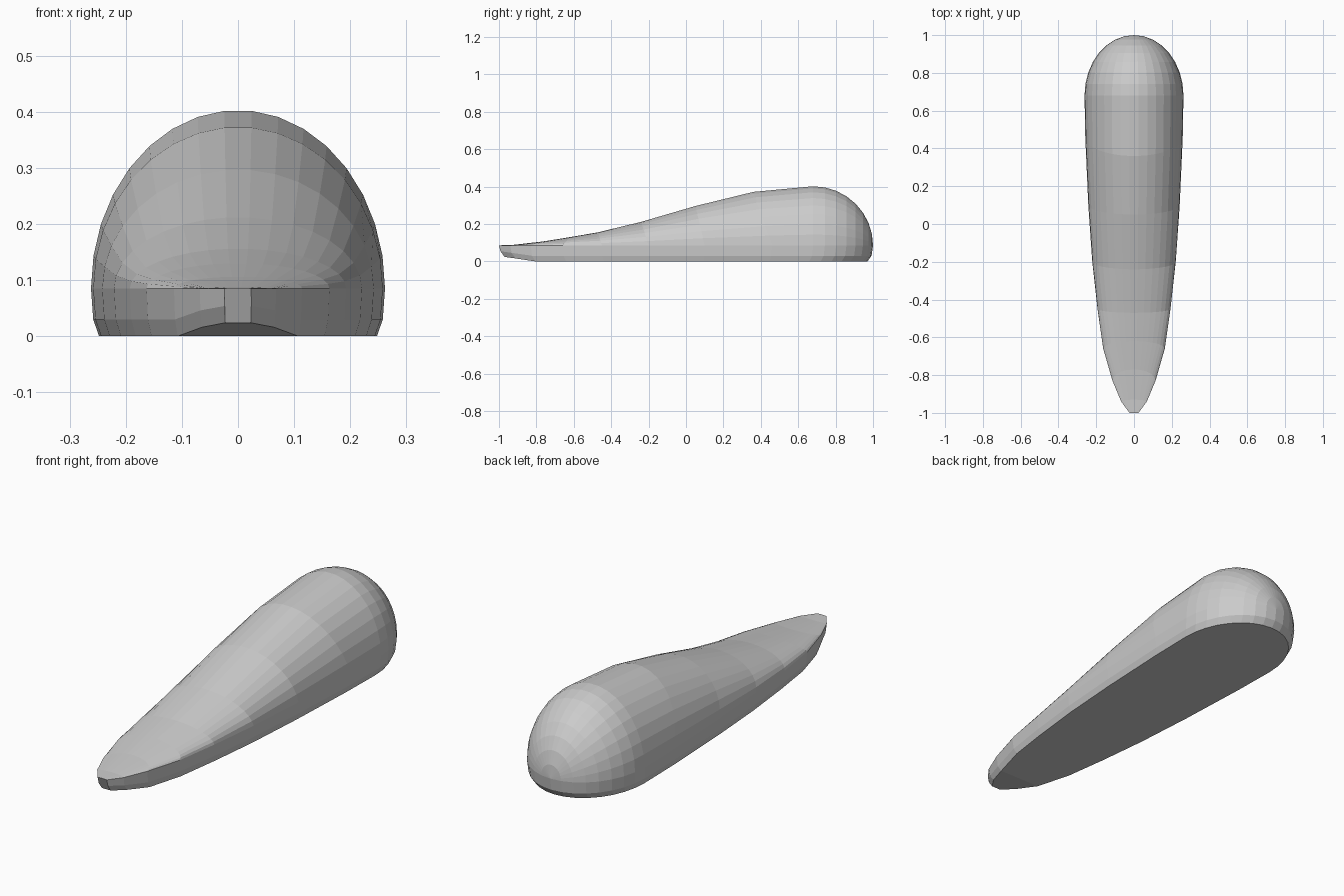
import bpy, bmesh, math

if "Cube" in bpy.data.objects:
    bpy.data.objects.remove(bpy.data.objects["Cube"])

WAIST = 0.085   # height of the widest line
SEG = 17        # facets over the domed top

# Rings: side y, half width, crown y, crown height, underside height
rings = [
    (-1.00, 0.024, -1.00, 0.086, 0.024),
    (-0.94, 0.068, -0.93, 0.088, 0.016),
    (-0.83, 0.114, -0.77, 0.106, 0.0),
    (-0.66, 0.163, -0.62, 0.130, 0.0),
    (-0.45, 0.193, -0.47, 0.156, 0.0),
    (-0.20, 0.221, -0.24, 0.212, 0.0),
    (0.10, 0.242, 0.05, 0.297, 0.0),
    (0.46, 0.258, 0.36, 0.373, 0.0),
    (0.68, 0.262, 0.68, 0.403, 0.0),
]
# Rounded nose, a quarter turn of shrinking rings
for i in range(1, 9):
    a = math.pi / 2 * i / 8
    y, c = 0.68 + 0.32 * math.sin(a), math.cos(a)
    rings.append((y, 0.262 * c, y, WAIST + 0.318 * c, 0.0))


def section(ys, w, yt, h, zb):
    """Closed cross-section: domed top, then tucked-in lower side and flat base."""
    pts = []
    for k in range(SEG + 1):
        a = math.pi * k / SEG
        s = math.sin(a)
        pts.append((w * math.cos(a), ys + (yt - ys) * s, WAIST + (h - WAIST) * s))
    zm = zb + 0.03
    low = [(0.985 * w, ys * 0.992, zm), (0.945 * w, ys * 0.97, zb)]
    pts += [(-x, y, z) for x, y, z in low]
    pts += list(reversed(low))
    return pts


# Body shell
bm = bmesh.new()
loops = [[bm.verts.new(p) for p in section(*r)] for r in rings]
for a, b in zip(loops, loops[1:]):
    n = len(a)
    for k in range(n):
        j = (k + 1) % n
        bm.faces.new((a[k], a[j], b[j], b[k]))
bm.faces.new(loops[0])
bmesh.ops.remove_doubles(bm, verts=bm.verts, dist=0.0005)
bmesh.ops.recalc_face_normals(bm, faces=bm.faces)

mesh = bpy.data.meshes.new("teardrop_body")
bm.to_mesh(mesh)
bm.free()
body = bpy.data.objects.new("teardrop_body", mesh)
bpy.context.collection.objects.link(body)

# Single light grey
grey = bpy.data.materials.new("light grey")
grey.diffuse_color = (0.6, 0.6, 0.6, 1)
grey.use_nodes = True
grey.node_tree.nodes["Principled BSDF"].inputs["Base Color"].default_value = grey.diffuse_color
mesh.materials.append(grey)
